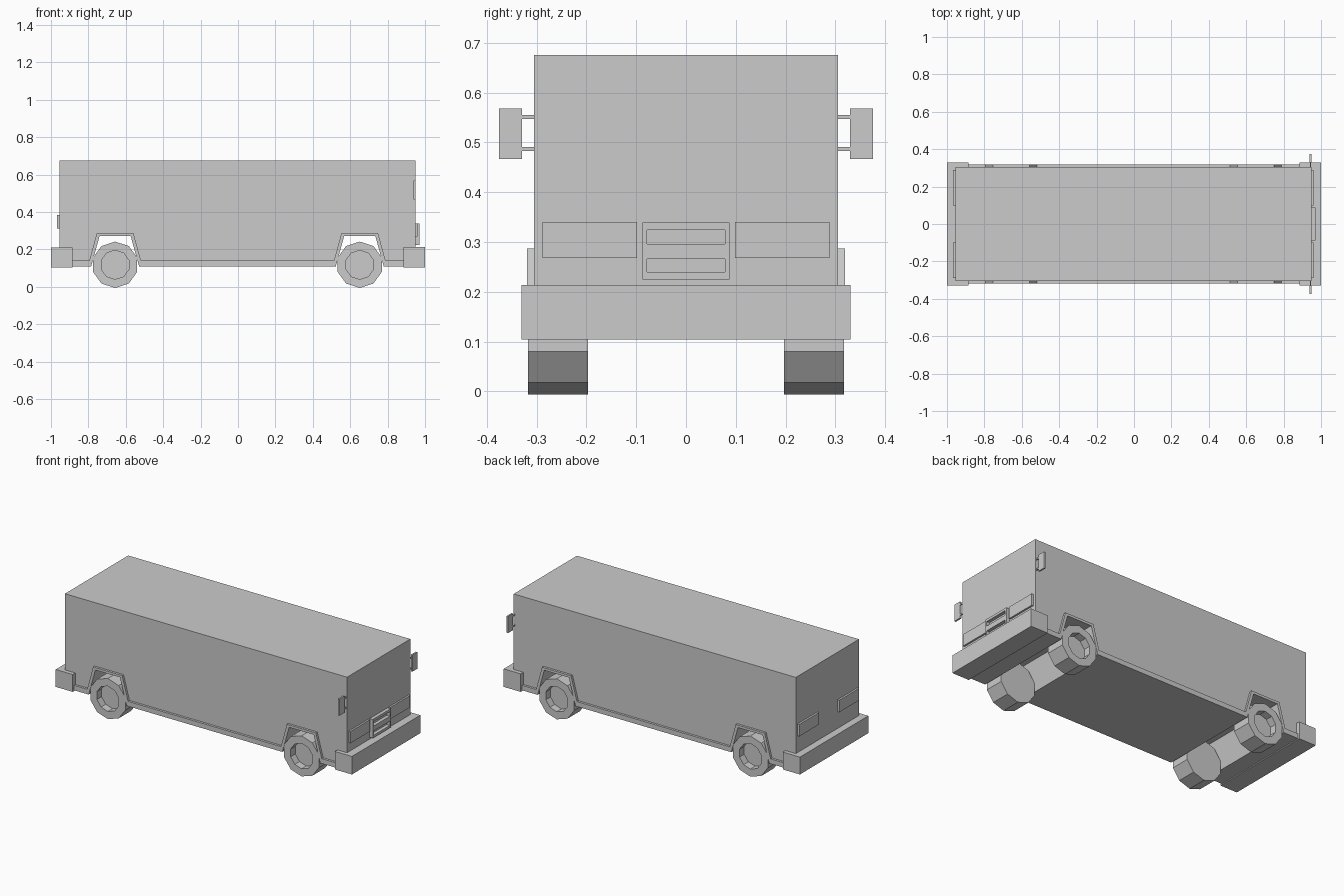
import bpy, bmesh, math
from mathutils import Matrix

if "Cube" in bpy.data.objects:
    bpy.data.objects.remove(bpy.data.objects["Cube"], do_unlink=True)

grey = bpy.data.materials.new("plain_grey")
grey.use_nodes = True
colour = (0.6, 0.6, 0.6, 1)
grey.diffuse_color = colour
grey.node_tree.nodes["Principled BSDF"].inputs["Base Color"].default_value = colour


def finish(name, bm):
    bmesh.ops.recalc_face_normals(bm, faces=bm.faces)
    mesh = bpy.data.meshes.new(name)
    bm.to_mesh(mesh)
    bm.free()
    mesh.materials.append(grey)
    obj = bpy.data.objects.new(name, mesh)
    bpy.context.collection.objects.link(obj)
    return obj


def add_box(bm, x, y, z):
    """Box from (low, high) ranges."""
    mid = [(a + b) / 2 for a, b in (x, y, z)]
    size = [b - a for a, b in (x, y, z)]
    bmesh.ops.create_cube(bm, size=1, matrix=Matrix.Translation(mid) @ Matrix.Diagonal((*size, 1)))


def box(name, x, y, z):
    bm = bmesh.new()
    add_box(bm, x, y, z)
    return finish(name, bm)


def extrude_profile(name, points, y0, y1):
    """Side profile of (x, z) points pushed from y0 to y1."""
    bm = bmesh.new()
    face = bm.faces.new([bm.verts.new((x, y0, z)) for x, z in points])
    moved = bmesh.ops.extrude_face_region(bm, geom=[face])["geom"]
    verts = [v for v in moved if isinstance(v, bmesh.types.BMVert)]
    bmesh.ops.translate(bm, verts=verts, vec=(0, y1 - y0, 0))
    return finish(name, bm)


AXLES = {"rear": -0.657, "front": 0.651}
FLOOR, ROOF, HALF = 0.11, 0.675, 0.305


def arches(foot, top, z_foot, z_top):
    """Trapezoid wheel arches, running from rear to front."""
    pts = []
    for cx in AXLES.values():
        pts += [(cx - foot, z_foot), (cx - top, z_top), (cx + top, z_top), (cx + foot, z_foot)]
    return pts


# Body shell with the arches passing right through
opening = arches(0.128, 0.083, FLOOR, 0.272)
extrude_profile("body", [(-0.955, ROOF), (-0.955, FLOOR)] + opening + [(0.95, FLOOR), (0.95, ROOF)], -HALF, HALF)

# Sill trim that climbs around each arch
upper = arches(0.138, 0.098, 0.14, 0.287)
trim = [(-0.89, FLOOR)] + opening + [(0.89, FLOOR), (0.89, 0.14)] + upper[::-1] + [(-0.89, 0.14)]

# Wheels: ten-sided, with a recessed hub on the outer face
WHEEL_R = 0.124
WHEEL_Z = WHEEL_R * math.cos(math.pi / 10)


def wheel(name, cx, side):
    bm = bmesh.new()
    turn = Matrix.Rotation(side * -math.pi / 2, 4, "X")
    place = Matrix.Translation((cx, side * 0.257, WHEEL_Z))
    bmesh.ops.create_cone(bm, cap_ends=True, segments=10, radius1=WHEEL_R, radius2=WHEEL_R,
                          depth=0.12, matrix=place @ turn)
    bm.faces.ensure_lookup_table()
    outer = max(bm.faces, key=lambda f: side * f.calc_center_median().y)
    for v in outer.verts:
        v.co.y = side * 0.317
    rim = WHEEL_R - 0.075
    bmesh.ops.inset_region(bm, faces=[outer], thickness=rim * math.cos(math.pi / 10))
    # push the hub inwards with straight walls
    new = bmesh.ops.extrude_face_region(bm, geom=[outer])["geom"]
    bmesh.ops.translate(bm, verts=[v for v in new if isinstance(v, bmesh.types.BMVert)],
                        vec=(0, -side * 0.045, 0))
    if outer.is_valid:
        bmesh.ops.delete(bm, geom=[outer], context="FACES_ONLY")
    finish(name, bm)


for side, label in ((1, "left"), (-1, "right")):
    extrude_profile(f"trim_{label}", trim, side * 0.3, side * 0.319)
    for end, cx in AXLES.items():
        wheel(f"wheel_{end}_{label}", cx, side)

    # Lamps at both ends
    y = sorted((side * 0.098, side * 0.288))
    box(f"headlight_{label}", (0.94, 0.961), y, (0.268, 0.34))
    box(f"tail_light_{label}", (-0.967, -0.945), y, (0.312, 0.385))

    # Door mirror on two short arms
    bm = bmesh.new()
    add_box(bm, (0.938, 0.948), sorted((side * 0.329, side * 0.375)), (0.466, 0.568))
    for z in (0.487, 0.551):
        add_box(bm, (0.94, 0.946), sorted((side * 0.3, side * 0.331)), (z - 0.004, z + 0.004))
    finish(f"mirror_{label}", bm)

# Bumpers
box("front_bumper", (0.885, 1), (-0.33, 0.33), (0.104, 0.214))
box("rear_bumper", (-1, -0.885), (-0.33, 0.33), (0.104, 0.21))

# Grille: a frame around two open slots
bm = bmesh.new()
for z in ((0.225, 0.24), (0.266, 0.296), (0.324, 0.339)):
    add_box(bm, (0.94, 0.971), (-0.087, 0.087), z)
for y in ((-0.087, -0.078), (0.078, 0.087)):
    for z in ((0.24, 0.266), (0.296, 0.324)):
        add_box(bm, (0.94, 0.971), y, z)
finish("grille", bm)
